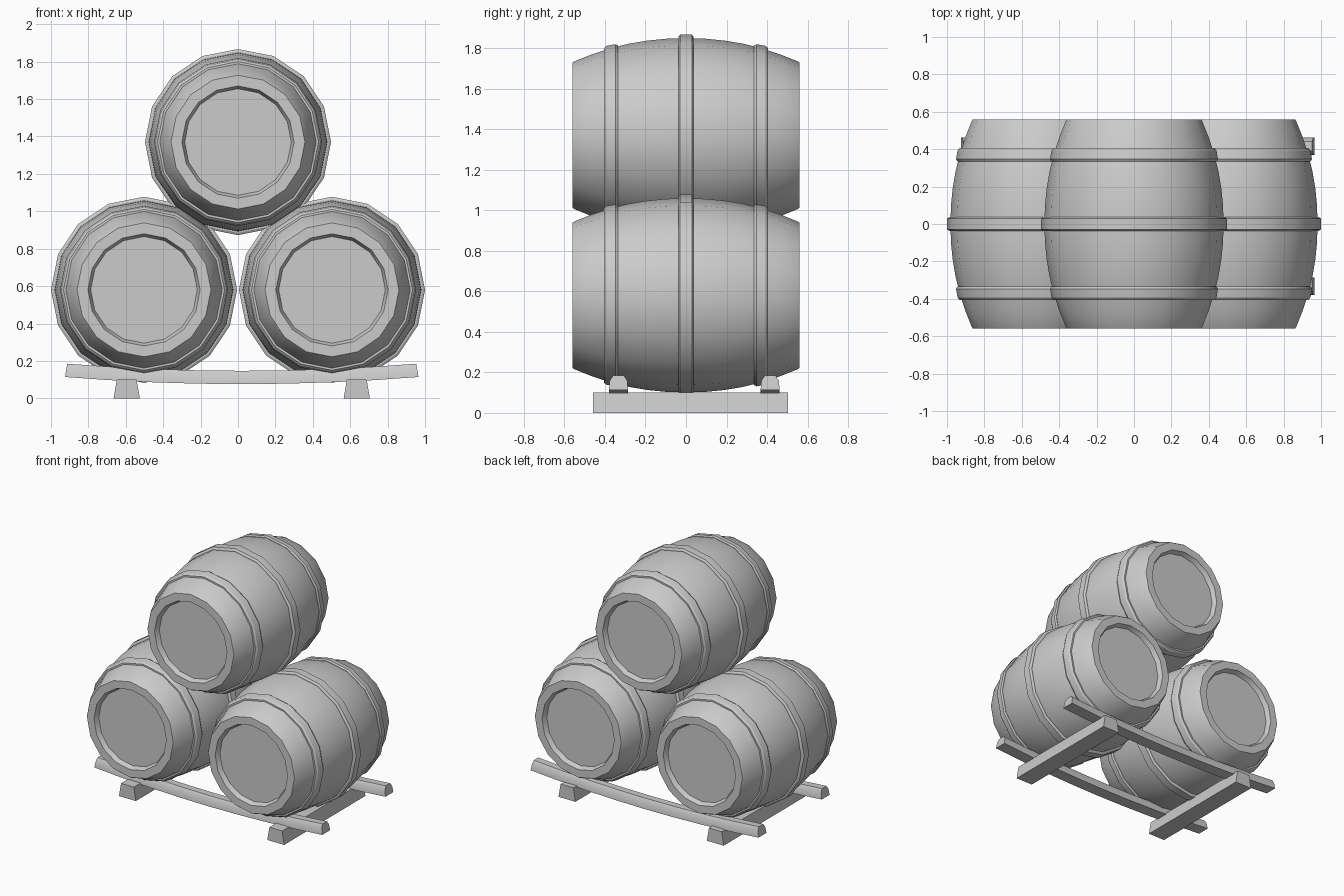
import bpy, bmesh
from math import sin, cos, radians, tau

cube = bpy.data.objects.get("Cube")
if cube:
    bpy.data.objects.remove(cube, do_unlink=True)

grey = bpy.data.materials.new("plain grey")
grey.use_nodes = True
COLOUR = (0.6, 0.6, 0.6, 1)
grey.diffuse_color = COLOUR
grey.node_tree.nodes["Principled BSDF"].inputs["Base Color"].default_value = COLOUR

SIDES = 16


def finish(name, bm, location=(0, 0, 0)):
    bmesh.ops.recalc_face_normals(bm, faces=bm.faces)
    mesh = bpy.data.meshes.new(name)
    bm.to_mesh(mesh)
    bm.free()
    mesh.materials.append(grey)
    obj = bpy.data.objects.new(name, mesh)
    obj.location = location
    bpy.context.collection.objects.link(obj)
    bpy.ops.object.select_all(action="DESELECT")
    obj.select_set(True)
    bpy.context.view_layer.objects.active = obj
    bpy.ops.object.shade_smooth_by_angle(angle=radians(30))
    return obj


def loft(name, rings, location=(0, 0, 0), loop=False):
    """Skin a row of equal rings; cap the ends unless the row loops."""
    bm = bmesh.new()
    rows = [[bm.verts.new(p) for p in ring] for ring in rings]
    pairs = list(zip(rows, rows[1:]))
    if loop:
        pairs.append((rows[-1], rows[0]))
    else:
        bm.faces.new(rows[0])
        bm.faces.new(rows[-1])
    for a, b in pairs:
        for i in range(len(a)):
            j = (i + 1) % len(a)
            bm.faces.new((a[i], a[j], b[j], b[i]))
    return finish(name, bm, location)


def lathe(name, profile, location, loop=False):
    """Turn (y, radius) points about the y axis."""
    rings = [[(r * sin(tau * i / SIDES), y, r * cos(tau * i / SIDES))
              for i in range(SIDES)] for y, r in profile]
    return loft(name, rings, location, loop)


# Barrel half profile, from the recessed head out over the rim to the belly
half = [(0.525, 0.285), (0.56, 0.3), (0.56, 0.358), (0.552, 0.364),
        (0.47, 0.397), (0.37, 0.43), (0.28, 0.452), (0.19, 0.467), (0.1, 0.476)]
body = half + [(0, 0.479)] + [(-y, r) for y, r in reversed(half)]

middle_hoop = [(-0.037, 0.46), (-0.037, 0.485), (-0.029, 0.4975),
               (0.029, 0.4975), (0.037, 0.485), (0.037, 0.46)]
end_hoop = [(0.335, 0.42), (0.335, 0.442), (0.347, 0.449),
            (0.393, 0.441), (0.405, 0.43), (0.405, 0.4)]

for label, x, z in (("left", 0.5025, 0.58), ("right", -0.5025, 0.58), ("top", 0, 1.37)):
    place = (x, 0, z)
    lathe(label + "_barrel", body, place)
    lathe(label + "_middle_hoop", middle_hoop, place, True)
    lathe(label + "_back_hoop", end_hoop, place, True)
    lathe(label + "_front_hoop", [(-y, r) for y, r in end_hoop], place, True)

# Bowed rails with rounded top corners, running side to side
section = [(-0.047, 0), (0.047, 0), (0.043, 0.045), (0.026, 0.071),
           (-0.026, 0.071), (-0.043, 0.045)]
STEPS = 8
for label, y in (("front", -0.333), ("back", 0.415)):
    rings = []
    for i in range(STEPS + 1):
        t = 2 * i / STEPS - 1
        rings.append([(0.02 + t * (0.945 - 0.17 * h), w, 0.076 + 0.038 * t * t + h)
                      for w, h in section])
    loft(label + "_rail", rings, (0, y, 0))

# Tapered bearers, running front to back
for label, x in (("left", 0.635), ("right", -0.595)):
    rings = [[(-0.07, y, 0), (0.07, y, 0), (0.053, y, 0.1), (-0.053, y, 0.1)]
             for y in (-0.46, 0.503)]
    loft(label + "_bearer", rings, (x, 0, 0))
